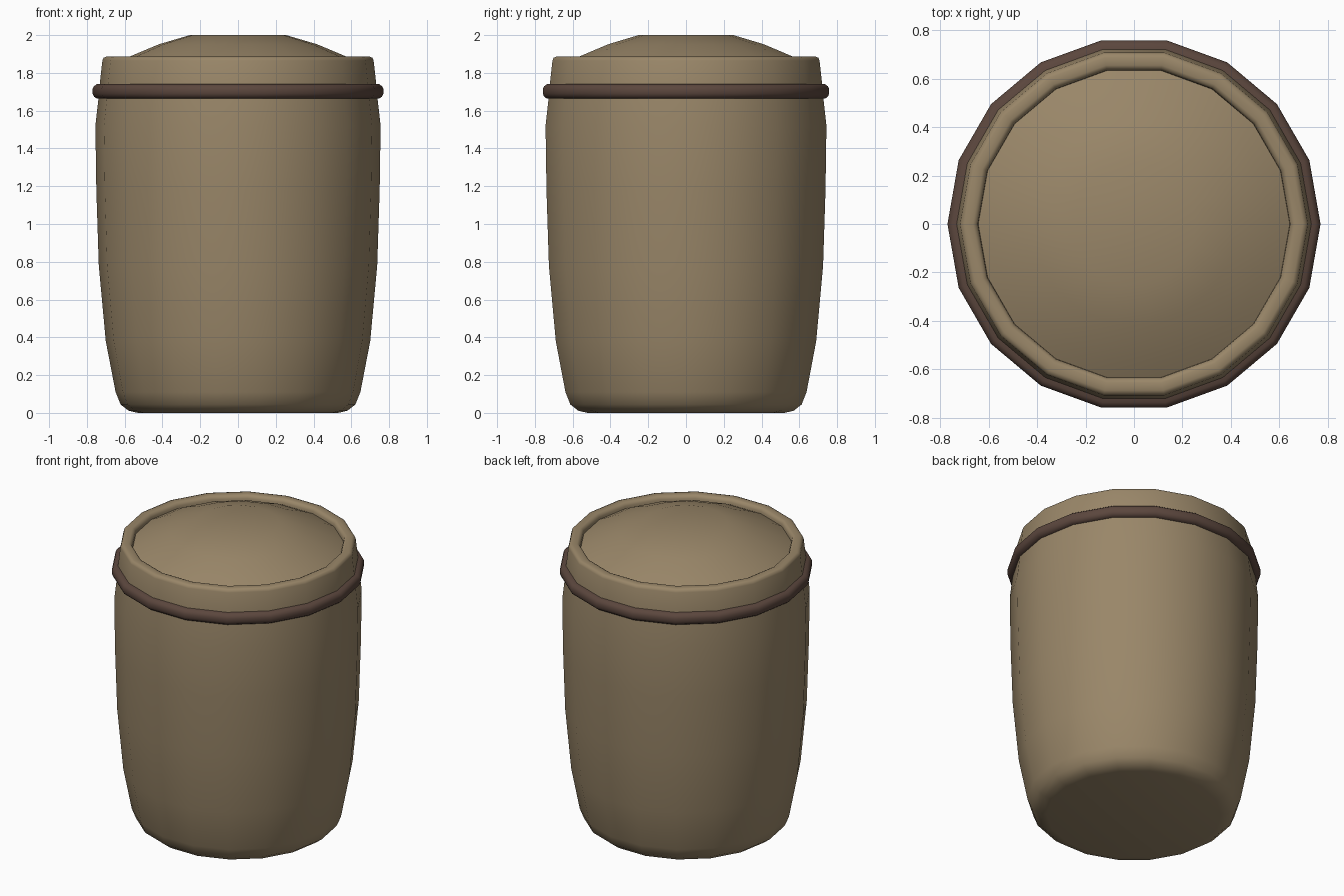
import bpy, bmesh, math

if "Cube" in bpy.data.objects:
    bpy.data.objects.remove(bpy.data.objects["Cube"])

SIDES = 18


def material(name, rgb):
    m = bpy.data.materials.new(name)
    m.diffuse_color = (*rgb, 1)
    m.use_nodes = True
    m.node_tree.nodes["Principled BSDF"].inputs["Base Color"].default_value = m.diffuse_color
    return m


def lathe(name, profile, mat, closed=False, angle=50):
    """Spin an (r, z) profile around z; capped at r=0 points, or a closed ring."""
    bm = bmesh.new()
    rings = []
    for r, z in profile:
        if r == 0:
            rings.append([bm.verts.new((0, 0, z))] * SIDES)
        else:
            rings.append([bm.verts.new((r * math.cos(2 * math.pi * i / SIDES),
                                        r * math.sin(2 * math.pi * i / SIDES), z))
                          for i in range(SIDES)])
    pairs = list(zip(rings, rings[1:]))
    if closed:
        pairs.append((rings[-1], rings[0]))
    for a, b in pairs:
        for i in range(SIDES):
            j = (i + 1) % SIDES
            bm.faces.new(list(dict.fromkeys((a[i], a[j], b[j], b[i]))))
    bmesh.ops.recalc_face_normals(bm, faces=bm.faces[:])
    me = bpy.data.meshes.new(name)
    bm.to_mesh(me)
    bm.free()
    me.materials.append(mat)
    ob = bpy.data.objects.new(name, me)
    bpy.context.collection.objects.link(ob)
    bpy.ops.object.select_all(action='DESELECT')
    ob.select_set(True)
    bpy.context.view_layer.objects.active = ob
    bpy.ops.object.shade_smooth_by_angle(angle=math.radians(angle))
    return ob


tan = material("tan", (0.32, 0.24, 0.14))
brown = material("dark brown", (0.105, 0.062, 0.047))

# Barrel body with rolled rim, recessed lid seat and domed lid
lathe("barrel_body", [
    (0, 0), (0.53, 0), (0.58, 0.012), (0.622, 0.045), (0.648, 0.11),
    (0.70, 0.38), (0.737, 0.78), (0.75, 1.18), (0.755, 1.52),
    (0.737, 1.68), (0.732, 1.74), (0.718, 1.865), (0.712, 1.88), (0.697, 1.886),
    (0.665, 1.886), (0.652, 1.88), (0.645, 1.865), (0.643, 1.85),
    (0.57, 1.888), (0.42, 1.951), (0.255, 2.0), (0, 2.0)], tan)

# Dark band around the neck
lathe("neck_band", [
    (0.71, 1.664), (0.748, 1.664), (0.763, 1.675), (0.77, 1.69),
    (0.77, 1.714), (0.763, 1.729), (0.748, 1.74), (0.71, 1.74)],
    brown, closed=True)
